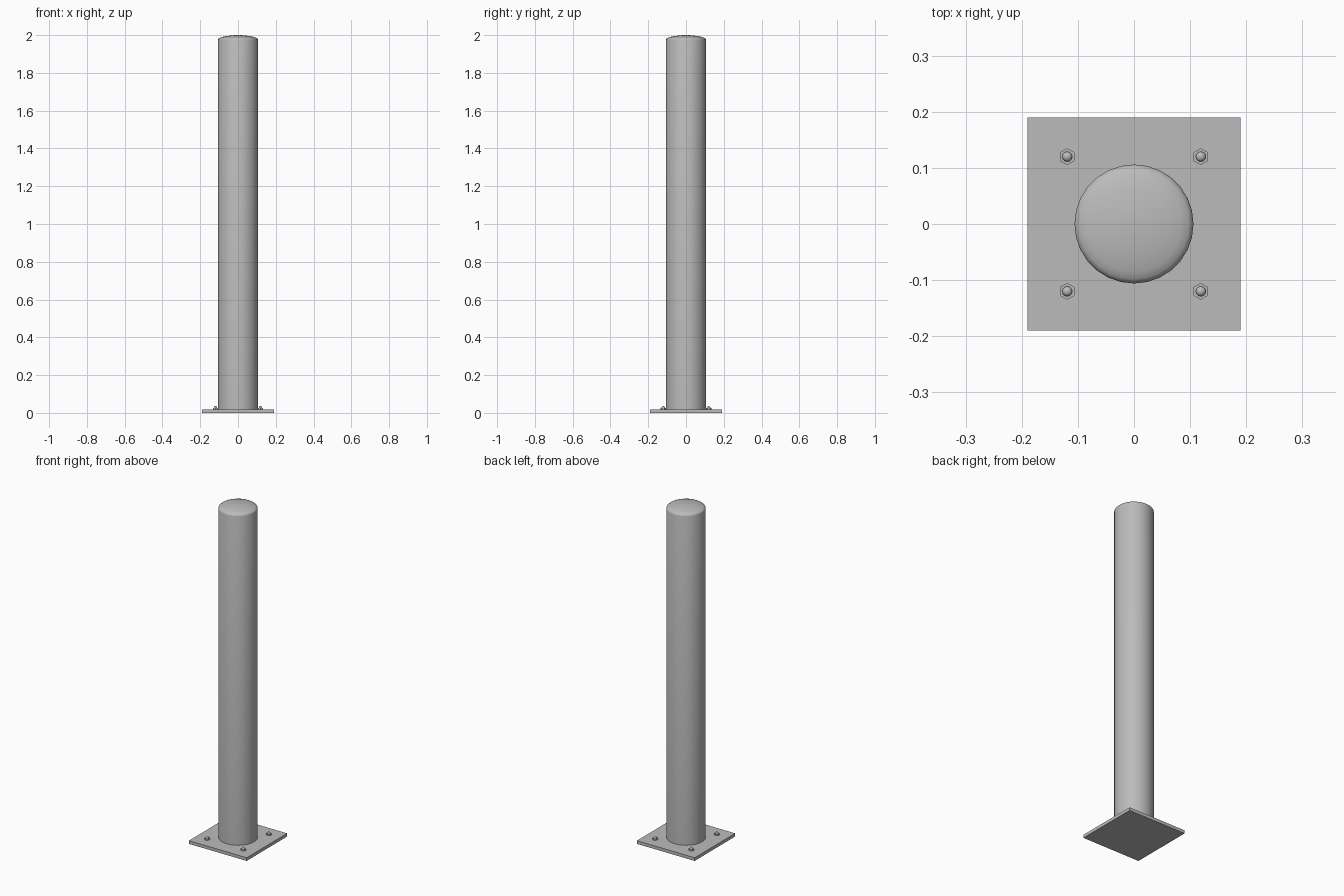
import bpy, bmesh, math

if "Cube" in bpy.data.objects:
    bpy.data.objects.remove(bpy.data.objects["Cube"])

steel = bpy.data.materials.new("grey_steel")
steel.diffuse_color = (0.5, 0.5, 0.5, 1)
steel.use_nodes = True
steel.node_tree.nodes["Principled BSDF"].inputs["Base Color"].default_value = steel.diffuse_color


def finish(name, bm, smooth=True):
    bmesh.ops.recalc_face_normals(bm, faces=bm.faces)
    mesh = bpy.data.meshes.new(name)
    bm.to_mesh(mesh)
    bm.free()
    ob = bpy.data.objects.new(name, mesh)
    bpy.context.collection.objects.link(ob)
    mesh.materials.append(steel)
    if smooth:
        bpy.ops.object.select_all(action='DESELECT')
        ob.select_set(True)
        bpy.context.view_layer.objects.active = ob
        bpy.ops.object.shade_smooth_by_angle(angle=math.radians(40))
    return ob


def lathe(name, profile, sides, x=0, y=0, turn=0.0, smooth=True):
    """Stack rings of (radius, z); radius 0 closes to a point."""
    bm = bmesh.new()
    rings = []
    for r, z in profile:
        if r == 0:
            rings.append([bm.verts.new((x, y, z))] * sides)
        else:
            rings.append([bm.verts.new((x + r * math.cos(turn + i * math.tau / sides),
                                        y + r * math.sin(turn + i * math.tau / sides), z))
                          for i in range(sides)])
    for a, b in zip(rings, rings[1:]):
        for i in range(sides):
            j = (i + 1) % sides
            quad = list(dict.fromkeys((a[i], a[j], b[j], b[i])))
            bm.faces.new(quad)
    for ring, (r, z) in ((rings[0], profile[0]), (rings[-1], profile[-1])):
        if r > 0:
            bm.faces.new(ring)
    return finish(name, bm, smooth)


# base plate
bm = bmesh.new()
bmesh.ops.create_cube(bm, size=1)
for v in bm.verts:
    v.co = (v.co.x * 0.38, v.co.y * 0.38, (v.co.z + 0.5) * 0.019)
finish("base_plate", bm, smooth=False)

# post with a shallow domed cap
lathe("post", [(0.106, 0.019), (0.106, 1.974), (0.104, 1.980), (0.098, 1.985),
               (0.085, 1.990), (0.06, 1.995), (0.03, 1.999), (0, 2.0)], 28)

# anchor nuts and rounded bolt ends
for sx in (-1, 1):
    for sy in (-1, 1):
        x, y = 0.119 * sx, 0.12 * sy
        lathe("anchor_nut", [(0.015, 0.019), (0.015, 0.027)], 6, x, y, math.pi / 6, False)
        lathe("bolt_end", [(0.009, 0.026), (0.009, 0.030), (0.006, 0.034), (0, 0.036)], 12, x, y)
